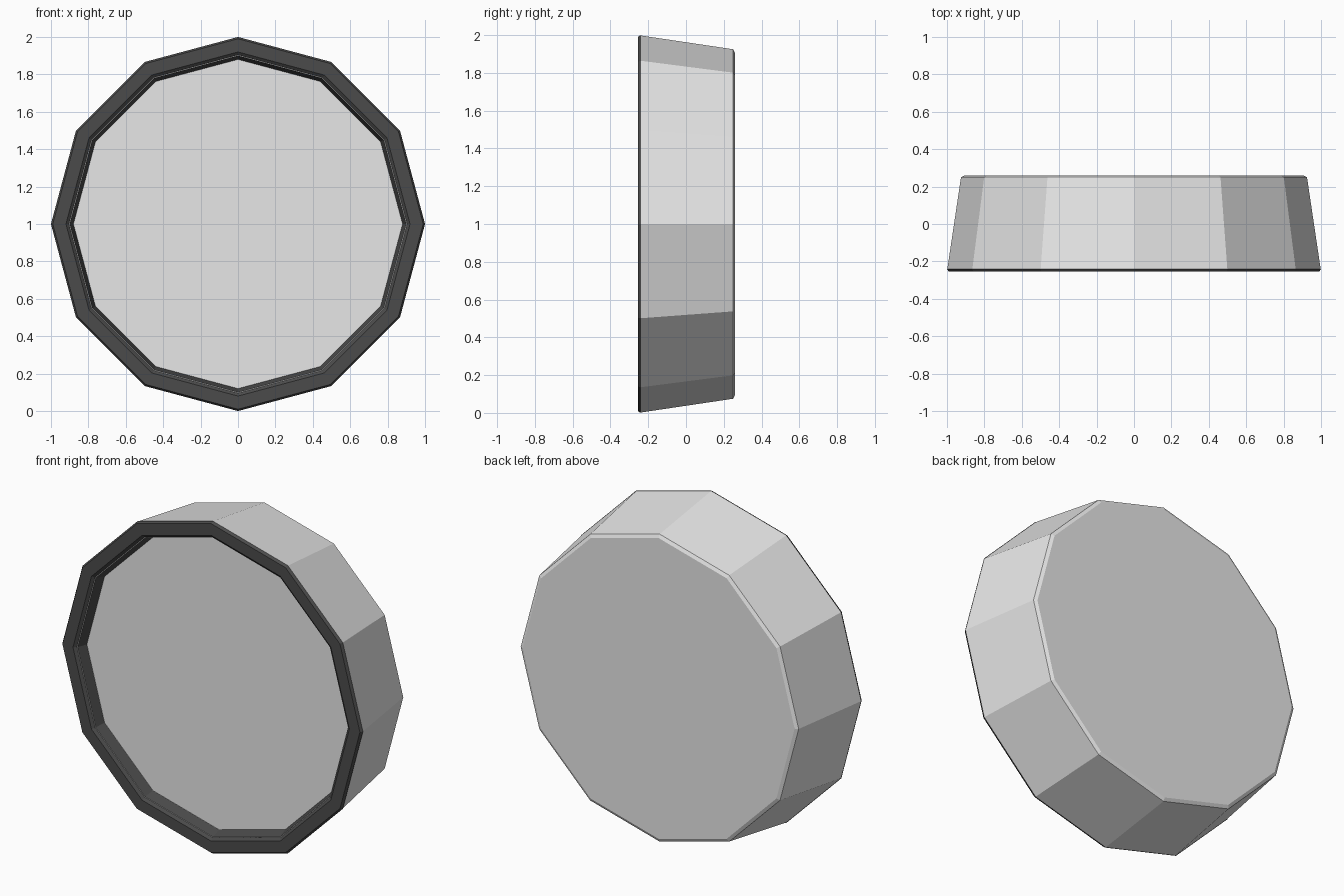
import bpy, bmesh, math

if "Cube" in bpy.data.objects:
    bpy.data.objects.remove(bpy.data.objects["Cube"])

SIDES = 12


def material(name, value):
    m = bpy.data.materials.new(name)
    m.diffuse_color = (value, value, value, 1)
    m.use_nodes = True
    m.node_tree.nodes["Principled BSDF"].inputs["Base Color"].default_value = m.diffuse_color
    return m


def lathe(name, profile, mat, cap_start=False, cap_end=False, closed=False):
    """Turn (radius, y) points around the y axis into a 12-sided flat shell."""
    bm = bmesh.new()
    rings = []
    for r, y in profile:
        rings.append([bm.verts.new((r * math.cos(math.tau * i / SIDES), y,
                                    1 + r * math.sin(math.tau * i / SIDES)))
                      for i in range(SIDES)])
    pairs = list(zip(rings, rings[1:]))
    if closed:
        pairs.append((rings[-1], rings[0]))
    for a, b in pairs:
        for i in range(SIDES):
            j = (i + 1) % SIDES
            bm.faces.new((a[i], b[i], b[j], a[j]))
    if cap_start:
        bm.faces.new(rings[0])
    if cap_end:
        bm.faces.new(rings[-1][::-1])
    bmesh.ops.recalc_face_normals(bm, faces=bm.faces)
    mesh = bpy.data.meshes.new(name)
    bm.to_mesh(mesh)
    bm.free()
    mesh.materials.append(mat)
    ob = bpy.data.objects.new(name, mesh)
    bpy.context.collection.objects.link(ob)
    return ob


light = material("light grey", 0.8)
dark = material("charcoal", 0.07)

# Tapered drum: recessed front panel, side wall, chamfered back
lathe("drum_body", [(0.88, -0.18), (0.90, -0.24), (0.998, -0.24),
                    (0.925, 0.25), (0.905, 0.26)], light, True, True)

# Dark rim around the front with chamfered edges and a sloping inner wall
lathe("front_rim", [(1.0, -0.24), (0.99, -0.255), (0.92, -0.255),
                    (0.905, -0.243), (0.88, -0.181), (0.90, -0.24)],
      dark, closed=True)
